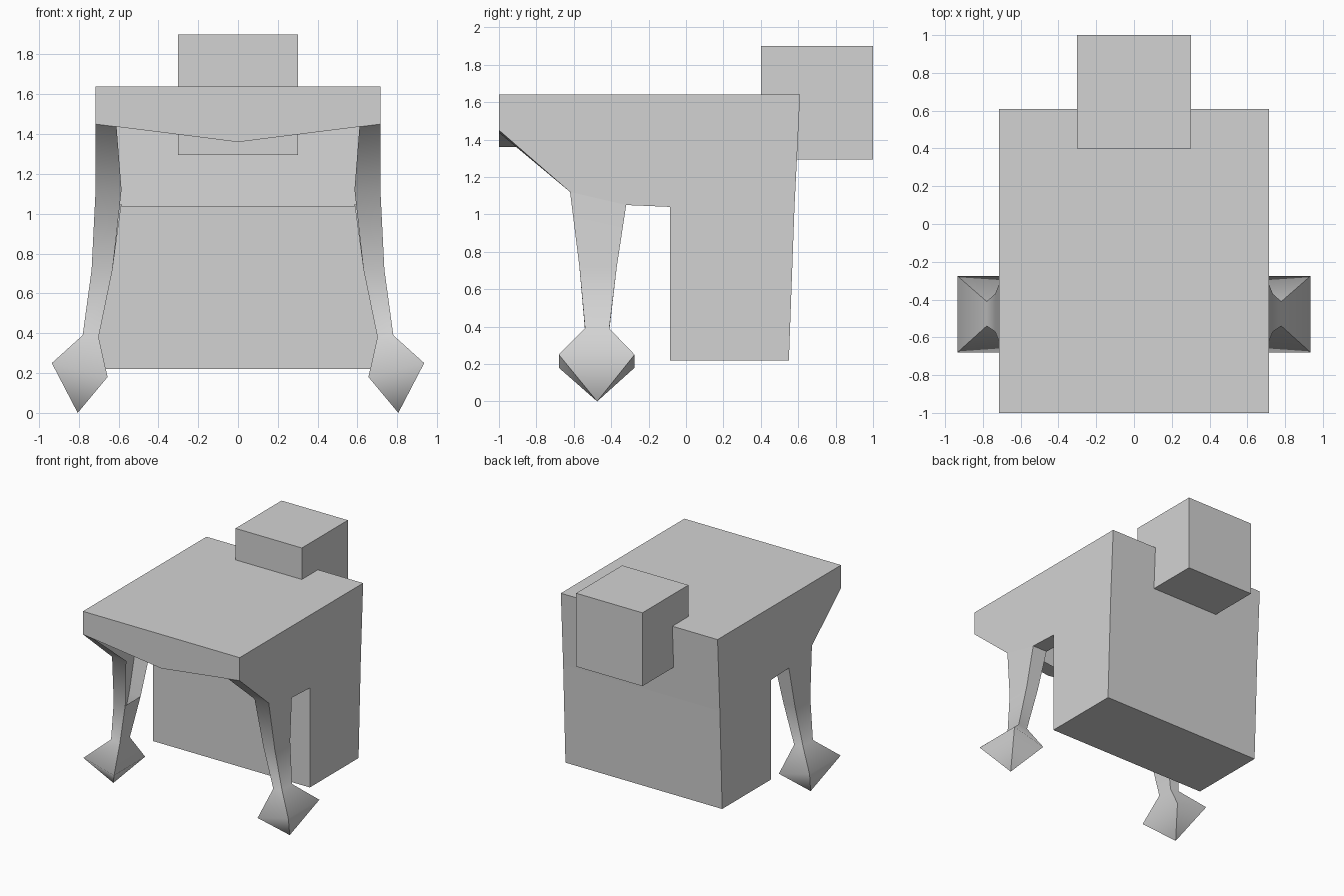
import bpy
import bmesh

cube = bpy.data.objects.get("Cube")
if cube:
    bpy.data.objects.remove(cube, do_unlink=True)

grey = bpy.data.materials.new("plain grey")
grey.use_nodes = True
colour = (0.65, 0.65, 0.65, 1)
grey.diffuse_color = colour
grey.node_tree.nodes["Principled BSDF"].inputs["Base Color"].default_value = colour

HALF = 0.715    # half width of the body
INNER = 0.585   # inner edge of the open underside
LIP = 0.61      # inner edge at the front apron


def finish(name, bm):
    bmesh.ops.recalc_face_normals(bm, faces=bm.faces)
    mesh = bpy.data.meshes.new(name)
    bm.to_mesh(mesh)
    bm.free()
    mesh.materials.append(grey)
    obj = bpy.data.objects.new(name, mesh)
    bpy.context.collection.objects.link(obj)
    return obj


# Body: a hollow shell, open underneath between the legs
bm = bmesh.new()
profile = [(-1, 1.64), (0.61, 1.64), (0.58, 1.04), (0.55, 0.22), (-0.085, 0.22),
           (-0.085, 1.04), (-0.32, 1.05), (-0.62, 1.12), (-1, 1.45)]
left = [bm.verts.new((HALF, y, z)) for y, z in profile]
right = [bm.verts.new((-HALF, y, z)) for y, z in profile]
bm.faces.new(left)
bm.faces.new(right)
for i in range(5):      # top, back, bottom and lower front
    bm.faces.new((left[i], left[i + 1], right[i + 1], right[i]))

# Front apron with a shallow point, and its underside lip
front, back = ([bm.verts.new((x, y, z)) for x, z in
                ((-LIP, 1.437), (0, 1.36), (LIP, 1.437))] for y in (-1, -0.88))
bm.faces.new((left[0], right[0], right[8], *front, left[8]))
for i in range(2):
    bm.faces.new((front[i], front[i + 1], back[i + 1], back[i]))

# Narrow ledges between the legs and the rear block
for side, s in ((left, 1), (right, -1)):
    a, b = (bm.verts.new((s * INNER, *profile[i])) for i in (5, 6))
    bm.faces.new((side[5], side[6], b, a))
finish("body", bm)


# Legs: tapering four-sided strips ending in pointed feet
# each row: outer x, inner x, front y, back y, outer z, inner z
ROWS = [(0.735, 0.63, -0.57, -0.37, 0.72, 0.72),
        (0.78, 0.70, -0.54, -0.41, 0.39, 0.38),
        (0.935, 0.655, -0.68, -0.275, 0.25, 0.18)]


def make_leg(name, s):
    bm = bmesh.new()

    def vert(x, y, z):
        return bm.verts.new((s * x, y, z))

    rings = [[vert(HALF, -0.62, 1.12), vert(HALF, -0.32, 1.05),
              vert(INNER, -0.32, 1.05), vert(INNER, -0.62, 1.12)]]
    for xo, xi, yf, yb, zo, zi in ROWS:
        rings.append([vert(xo, yf, zo), vert(xo, yb, zo),
                      vert(xi, yb, zi), vert(xi, yf, zi)])
    for n, (a, b) in enumerate(zip(rings, rings[1:])):
        for i in range(4):
            if n == 0 and i == 2:
                continue        # inner side is open at the top
            j = (i + 1) % 4
            bm.faces.new((a[i], a[j], b[j], b[i]))
    # foot tip
    tip = vert(0.805, -0.475, 0)
    for i in range(4):
        bm.faces.new((rings[-1][i], rings[-1][(i + 1) % 4], tip))
    # brace sloping forward to the apron
    top = rings[0]
    bm.faces.new((top[0], top[3], vert(LIP, -1, 1.437), vert(HALF, -1, 1.45)))

    # smooth along each side, sharp between neighbouring sides
    across = {frozenset((r[i], r[(i + 1) % 4])) for r in rings for i in range(4)}
    for f in bm.faces:
        f.smooth = True
    for e in bm.edges:
        e.smooth = frozenset(e.verts) in across
    finish(name, bm)


for name, s in (("left_leg", 1), ("right_leg", -1)):
    make_leg(name, s)

# Head block set into the upper back
bm = bmesh.new()
bmesh.ops.create_cube(bm, size=1)
bmesh.ops.scale(bm, vec=(0.605, 0.6, 0.605), verts=bm.verts)
bmesh.ops.translate(bm, vec=(0, 0.7, 1.597), verts=bm.verts)
finish("head_block", bm)
